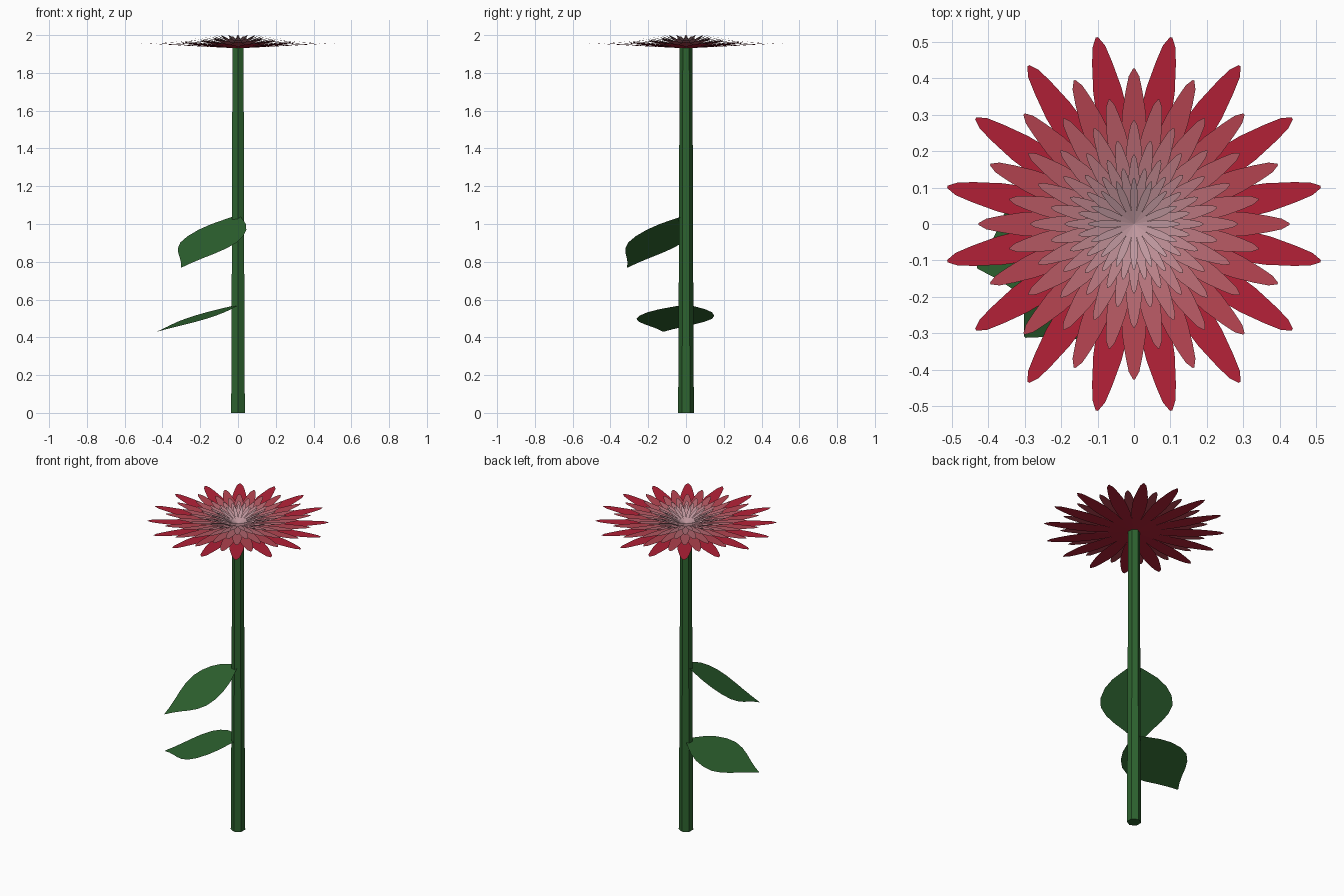
import bpy, bmesh, math
from mathutils import Vector, Matrix

cube = bpy.data.objects.get("Cube")
if cube:
    bpy.data.objects.remove(cube, do_unlink=True)


def material(name, rgb):
    m = bpy.data.materials.new(name)
    m.use_nodes = True
    m.diffuse_color = (*rgb, 1)
    m.node_tree.nodes["Principled BSDF"].inputs["Base Color"].default_value = (*rgb, 1)
    return m


def finish(bm, name, mat):
    mesh = bpy.data.meshes.new(name)
    bm.to_mesh(mesh)
    bm.free()
    mesh.materials.append(mat)
    obj = bpy.data.objects.new(name, mesh)
    bpy.context.collection.objects.link(obj)
    return obj


def add_blade(bm, profile, start, end):
    """Flat blade from start to end; profile holds (fraction, half width)."""
    axis = end - start
    side = Vector((-axis.y, axis.x, 0)).normalized()
    rows = []
    for t, w in profile:
        mid = start + axis * t
        rows.append((bm.verts.new(mid - side * w), bm.verts.new(mid + side * w)))
    for (a, b), (c, d) in zip(rows, rows[1:]):
        bm.faces.new((a, c, d, b))


# Colours
green = material("leaf green", (0.027, 0.125, 0.029))
crimson, pale = Vector((0.45, 0.015, 0.038)), Vector((0.52, 0.31, 0.34))

# Stem: tapering six-sided tube
bm = bmesh.new()
rings = []
for z, r in ((0, 0.042), (0.28, 0.04), (1.04, 0.037), (1.935, 0.034)):
    rings.append([bm.verts.new((r * math.sin(i * math.pi / 3), r * math.cos(i * math.pi / 3), z))
                  for i in range(6)])
for lo, hi in zip(rings, rings[1:]):
    for i in range(6):
        j = (i + 1) % 6
        bm.faces.new((lo[j], lo[i], hi[i], hi[j]))
bm.faces.new(rings[0])
bm.faces.new(rings[-1][::-1])
bmesh.ops.recalc_face_normals(bm, faces=bm.faces)
finish(bm, "stem", green)

# Leaves: broad in the middle, drawn out to a point
leaf_profile = ((0, 0.012), (0.08, 0.07), (0.17, 0.13), (0.28, 0.178), (0.4, 0.205), (0.52, 0.208),
                (0.63, 0.18), (0.73, 0.135), (0.82, 0.085), (0.91, 0.04), (1, 0.003))
for name, base, tip in (("upper_leaf", (0, 0, 1.045), (-0.3, -0.31, 0.77)),
                        ("lower_leaf", (0, 0, 0.572), (-0.43, -0.12, 0.43))):
    bm = bmesh.new()
    add_blade(bm, leaf_profile, Vector(base), Vector(tip))
    finish(bm, name, green)

# Flower: rings of sixteen petals, each smaller, steeper and paler than the last
petal_profile = ((0, 0.006), (0.2, 0.042), (0.4, 0.074), (0.58, 0.083), (0.72, 0.075),
                 (0.86, 0.053), (0.95, 0.034), (1, 0.006))
layers = 8
for k in range(layers):
    f = k / (layers - 1)
    radius = 0.522 * 0.817 ** k
    mat = material(f"petal shade {k + 1}", crimson.lerp(pale, f))
    bm = bmesh.new()
    scaled = [(t, w * radius) for t, w in petal_profile]
    for i in range(16):
        turn = Matrix.Rotation(math.radians(22.5 * i + (11.25 if k % 2 == 0 else 0)), 3, 'Z')
        add_blade(bm, scaled, turn @ Vector((0, 0, 1.93 + 0.002 * k)),
                  turn @ Vector((radius, 0, 1.957 + 0.043 * f)))
    finish(bm, f"petal_ring_{k + 1}", mat)
